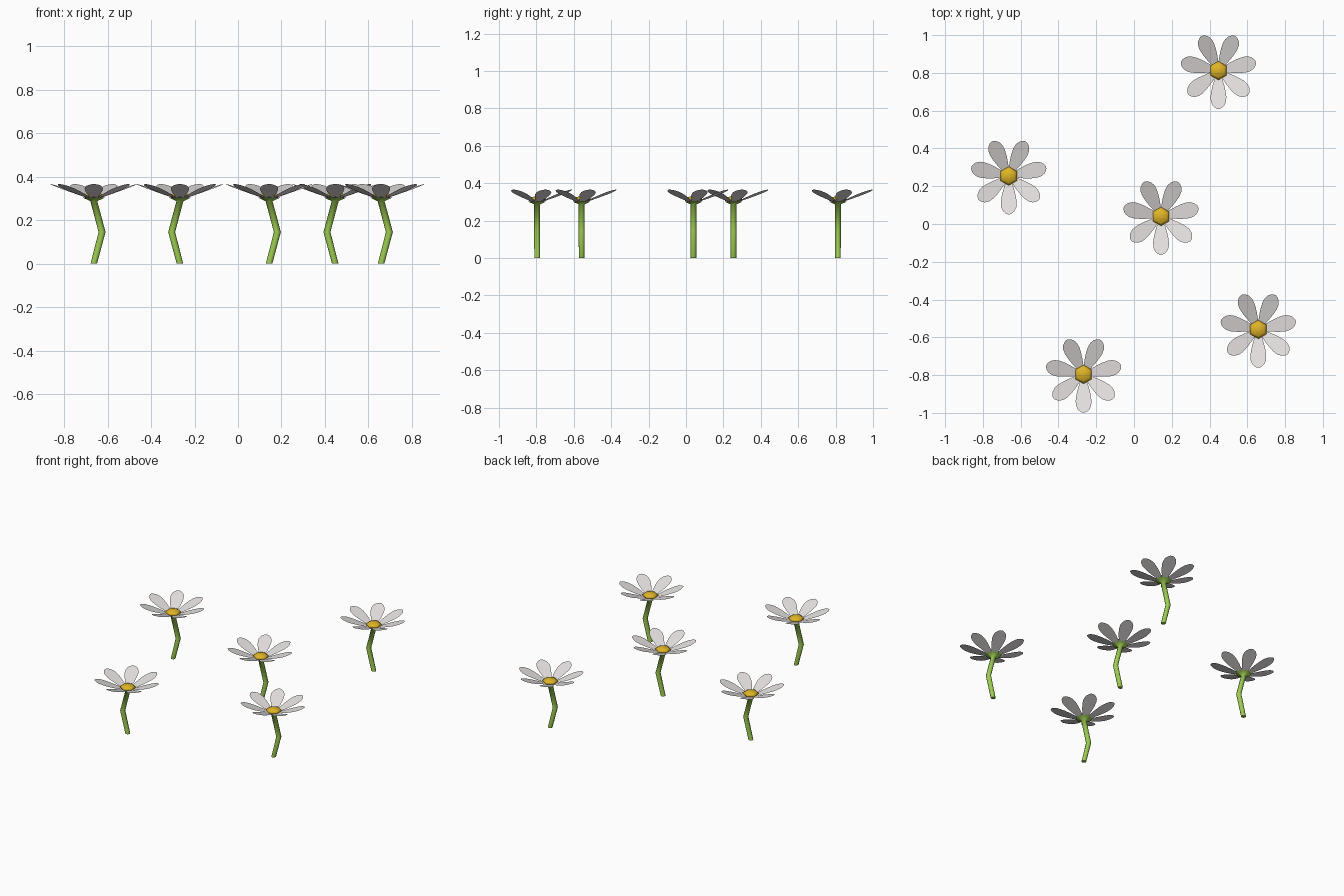
import bpy, bmesh, math
from mathutils import Vector

if "Cube" in bpy.data.objects:
    bpy.data.objects.remove(bpy.data.objects["Cube"])


def material(name, rgb):
    m = bpy.data.materials.new(name)
    m.diffuse_color = (*rgb, 1)
    m.use_nodes = True
    m.node_tree.nodes["Principled BSDF"].inputs["Base Color"].default_value = m.diffuse_color
    return m


WHITE = material("petal_white", (0.78, 0.74, 0.74))
YELLOW = material("centre_yellow", (0.74, 0.46, 0.02))
GREEN = material("stem_green", (0.34, 0.61, 0.085))


def finish(bm, name, mat, loc):
    me = bpy.data.meshes.new(name)
    for f in bm.faces:
        f.smooth = True
    bm.to_mesh(me)
    bm.free()
    me.materials.append(mat)
    ob = bpy.data.objects.new(name, me)
    ob.location = loc
    bpy.context.collection.objects.link(ob)


def tube(name, rings, mat, loc, sides=6):
    """Stack of horizontal rings (x offset, z, radius), capped at both ends."""
    bm = bmesh.new()
    loops = []
    for x, z, r in rings:
        loops.append([bm.verts.new((x + r * math.cos(a), r * math.sin(a), z))
                      for a in (math.pi / 2 + i * math.tau / sides for i in range(sides))])
    for a, b in zip(loops, loops[1:]):
        for i in range(sides):
            j = (i + 1) % sides
            bm.faces.new((a[i], a[j], b[j], b[i]))
    for cap in (bm.faces.new(loops[0][::-1]), bm.faces.new(loops[-1])):
        for e in cap.edges:
            e.smooth = False
    finish(bm, name, mat, loc)


# flat petal outline: distance from centre, half width
PETAL = [(.02, .015), (.05, .022), (.08, .031), (.11, .038), (.14, .042),
         (.165, .040), (.185, .031), (.197, .018), (.203, .006)]


def petals(name, loc):
    bm = bmesh.new()
    for k in range(7):
        a = -math.pi / 2 + k * math.tau / 7
        out = Vector((math.cos(a), math.sin(a), 0))
        side = Vector((-math.sin(a), math.cos(a), 0))
        rows = []
        for r, w in PETAL:
            c = out * r + Vector((0, 0, .299 + .364 * (r - .02)))
            rows.append((bm.verts.new(c - side * w), bm.verts.new(c + side * w)))
        for p, q in zip(rows, rows[1:]):
            bm.faces.new((p[0], q[0], q[1], p[1]))
    finish(bm, name, WHITE, loc)


# flower positions and the direction each stem bends
FLOWERS = [(.447, .812, -1), (-.663, .254, 1), (.143, .040, 1),
           (.658, -.558, 1), (-.267, -.796, -1)]

for n, (x, y, bend) in enumerate(FLOWERS, 1):
    loc = (x, y, 0)
    # bent stem flaring into the cup under the petals
    tube(f"stem_{n}", [(0, 0, .015), (.038 * bend, .145, .016), (0, .287, .016),
                       (0, .303, .05)], GREEN, loc, 8)
    petals(f"petals_{n}", loc)
    # low six-sided dome
    tube(f"flower_centre_{n}", [(0, .306, .044), (0, .314, .05), (0, .324, .037),
                                (0, .330, .010)], YELLOW, loc)
